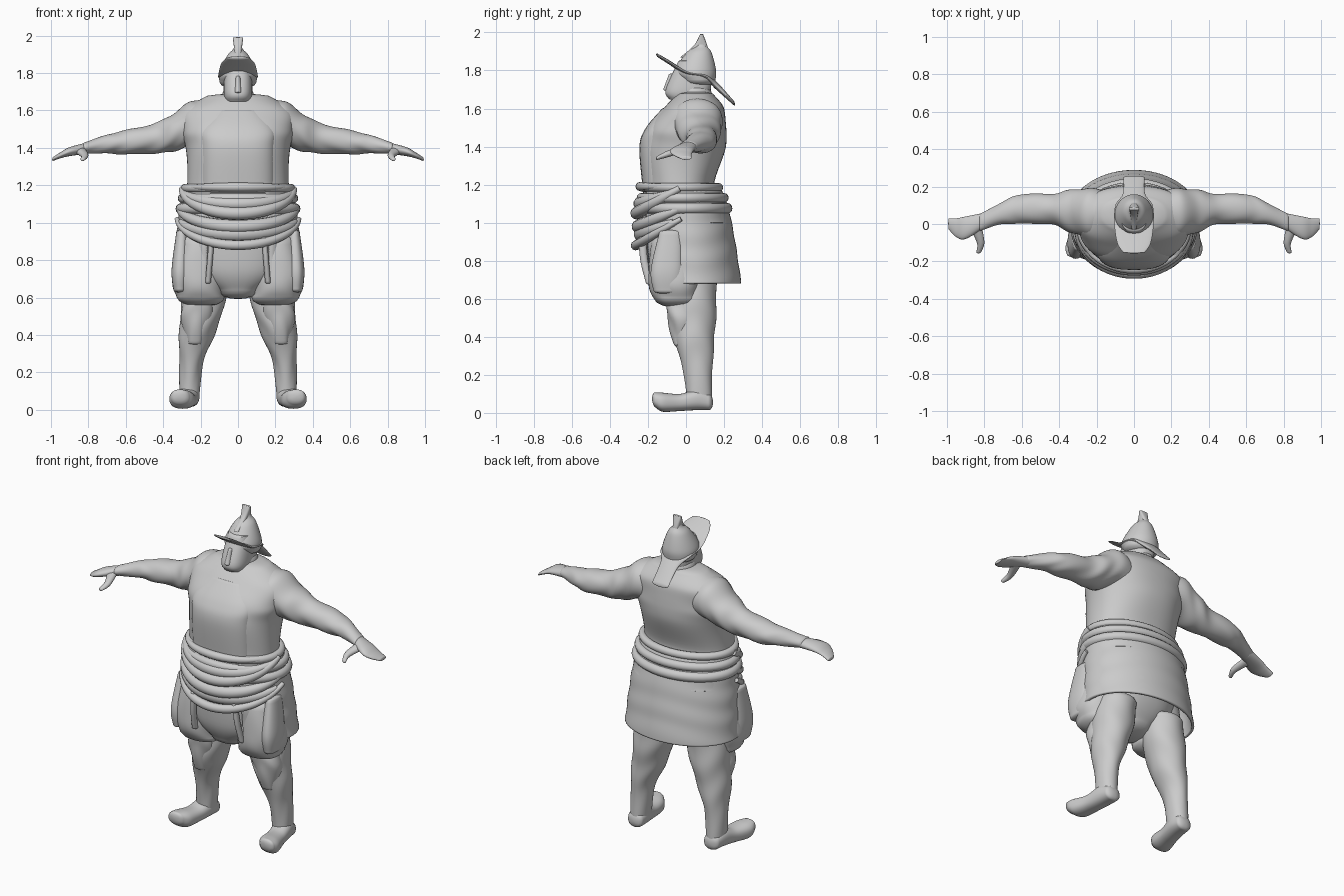
import bpy, bmesh
from math import sin, cos, pi, radians, sqrt, copysign
from mathutils import Vector

old = bpy.data.objects.get("Cube")
if old:
    bpy.data.objects.remove(old, do_unlink=True)

GREY = (.6, .6, .6, 1)
clay = bpy.data.materials.new("clay grey")
clay.use_nodes = True
clay.diffuse_color = GREY
clay.node_tree.nodes["Principled BSDF"].inputs["Base Color"].default_value = GREY

RIGHT, DEPTH, UP = Vector((1, 0, 0)), Vector((0, 1, 0)), Vector((0, 0, 1))
PLANES = {"x": (DEPTH, UP), "y": (RIGHT, UP), "z": (RIGHT, DEPTH)}


def finish(name, mesh, mirror=False, wall=0):
    """Object with material, optional wall thickness, mirror and smooth shading."""
    obj = bpy.data.objects.new(name, mesh)
    bpy.context.collection.objects.link(obj)
    mesh.materials.append(clay)
    if wall:
        solid = obj.modifiers.new("wall", "SOLIDIFY")
        solid.thickness, solid.offset = wall, 0
    if mirror:
        twin = obj.modifiers.new("mirror", "MIRROR")
        twin.use_mirror_merge = False
    bpy.ops.object.select_all(action="DESELECT")
    obj.select_set(True)
    bpy.context.view_layer.objects.active = obj
    bpy.ops.object.shade_smooth_by_angle(angle=radians(50))


def spline(rows, steps=8):
    """Smooth interpolation through rows of equal length."""
    rows = [Vector(row) for row in rows]
    last = len(rows) - 1
    out = []
    for i in range(last):
        before, start = rows[max(i - 1, 0)], rows[i]
        end, after = rows[i + 1], rows[min(i + 2, last)]
        leave, arrive = (end - before) / 2, (after - start) / 2
        for s in range(steps):
            t = s / steps
            ease = t * t * (3 - 2 * t)
            out.append(start.lerp(end, ease) + leave * t * (1 - t) ** 2
                       - arrive * t * t * (1 - t))
    return out + [rows[last]]


def domed(rows, dome):
    """Close both ends of a ring list with shrinking rings."""
    def cap(end, inner):
        way = (end.xyz - inner.xyz).normalized() * min(end[3], end[4]) * dome
        rings = []
        for angle in (radians(a) for a in (25, 50, 70, 85)):
            centre = end.xyz + way * sin(angle)
            rings.append(Vector((*centre, end[3] * cos(angle), end[4] * cos(angle))))
        return rings
    return cap(rows[0], rows[1])[::-1] + rows + cap(rows[-1], rows[-2])


def loft(name, axis, rings, sides=40, power=1, arc=None, ripple=0, mirror=False,
         wall=0, dome=.4):
    """Skin over rings (x, y, z, half width, half depth) across an axis."""
    u, v = PLANES[axis]
    rows = spline(rings)
    rows = rows if arc else domed(rows, dome)
    start, sweep = arc or (0, 2 * pi)
    bm = bmesh.new()
    grid = []
    for k, ring in enumerate(rows):
        grid.append([])
        for j in range(sides + bool(arc)):
            a = start + sweep * j / sides
            fold = 1 + ripple * sin(.6 * k + sin(a) + 2 * cos(2 * a))
            across = copysign(abs(cos(a)) ** power, cos(a)) * ring[3] * fold
            along = copysign(abs(sin(a)) ** power, sin(a)) * ring[4] * fold
            grid[-1].append(bm.verts.new(ring.xyz + u * across + v * along))
    for low, high in zip(grid, grid[1:]):
        for j in range(sides):
            k = (j + 1) % len(low)
            bm.faces.new((low[j], low[k], high[k], high[j]))
    if not arc:
        bm.faces.new(grid[0][::-1])
        bm.faces.new(grid[-1])
    bmesh.ops.recalc_face_normals(bm, faces=bm.faces)
    mesh = bpy.data.meshes.new(name)
    bm.to_mesh(mesh)
    bm.free()
    finish(name, mesh, mirror, wall)


def body(*rows):
    """Rows (height, half width, front, back) to centred rings."""
    return [(0, (front + back) / 2, z, half, (back - front) / 2)
            for z, half, front, back in rows]


def girth(z):
    """Waist and hip outline, flaring from the belt down to the hem."""
    flare = sqrt(max(0, (1.2 - z) / .5))
    return z, .27 + .07 * flare, -.22 - .015 * sin(pi * flare), .15 + .13 * flare


def drape(name, z, radius, sag=0, spread=180, out=0, outline=None, count=48):
    """Cloth roll round the body; it sags at the front centre."""
    half, front, back = (outline or girth(z))[1:]
    curve = bpy.data.curves.new(name, "CURVE")
    curve.dimensions = "3D"
    curve.bevel_depth, curve.bevel_resolution = radius, 4
    curve.use_fill_caps = True
    line = curve.splines.new("POLY")
    line.points.add(count - 1)
    line.use_cyclic_u = spread == 180
    for i, point in enumerate(line.points):
        f = 2 * i / (count - (spread < 180)) - 1
        turn, middle = radians(spread) * f, cos(f * pi / 2)
        reach = (back - front) / 2 + out
        point.co = ((half + out / 2) * sin(turn),
                    (front + back) / 2 - reach * cos(turn), z - sag * middle, 1)
        point.radius = 1 if spread == 180 else .5 + .5 * middle
    helper = bpy.data.objects.new(name, curve)
    mesh = bpy.data.meshes.new_from_object(helper)
    bpy.data.objects.remove(helper)
    bpy.data.curves.remove(curve)
    mesh.name = name
    finish(name, mesh)


# Torso with sloping shoulders, bib and neckline
loft("torso", "z", body(girth(1), girth(1.1), (1.2, .27, -.22, .15),
     (1.4, .28, -.23, .21), (1.5, .3, -.2, .21), (1.6, .29, -.12, .2),
     (1.67, .18, -.05, .15)), sides=56, power=.9, ripple=.007, dome=.2)
loft("chest_bib", "z", body((1.2, .2, -.23, 0), (1.4, .2, -.245, 0),
     (1.5, .2, -.21, 0), (1.6, .12, -.125, 0)), power=.75, dome=.1)
drape("neckline", 1.65, .014, sag=.05, spread=110, outline=(0, .14, -.1, .13))
drape("bib_hem", 1.19, .024, spread=60, out=.015)

# Arms, hands and thumbs
loft("arm", "x", [(.15, .06, 1.53, .12, .13), (.25, .06, 1.53, .13, .12),
     (.35, .07, 1.48, .11, .1), (.45, .08, 1.45, .08, .08),
     (.6, .08, 1.43, .08, .065), (.7, .06, 1.42, .06, .05),
     (.82, .01, 1.4, .045, .03)], ripple=.03, mirror=True)
loft("hand", "x", [(.8, .02, 1.4, .04, .03), (.9, -.02, 1.38, .06, .024),
     (.95, -.02, 1.36, .05, .016), (.99, 0, 1.34, .03, .01)],
     sides=24, mirror=True)
loft("thumb", "y", [(.85, -.01, 1.39, .035, .02), (.82, -.1, 1.36, .02, .017),
     (.83, -.15, 1.34, .013, .01)], sides=16, dome=.8, mirror=True)

# Baggy breeches: middle block and two legs
loft("breeches_middle", "z", body((.64, .12, -.17, .08), (.75, .24, -.215, .14),
     (1, .29, -.23, .18)), power=.85)
loft("breeches_leg", "z", [(.2, -.05, .6, .13, .12), (.21, -.06, .7, .14, .14),
     (.2, -.05, .9, .12, .13)], power=.9, ripple=.02, mirror=True)

# Skirt open at the front, with side pouches and flap edges
loft("wrap_skirt", "z", body(*(girth(.68 + .1 * i) for i in range(6))), sides=60,
     arc=(radians(-60), radians(300)), ripple=.006, wall=.016)
loft("side_pouch", "z", [(.31, -.1, .64, .035, .07), (.31, -.1, .75, .045, .085),
     (.3, -.08, .95, .03, .06)], power=.85, mirror=True)
loft("front_flap_edge", "z", [(.16, -.19, .68, .015, .02), (.15, -.22, .8, .015, .02),
     (.14, -.23, .92, .015, .02)], sides=16, mirror=True)

# Waist rolls and sagging sash folds
for i in range(3):
    drape(f"waist_roll_{i + 1}", 1.185 - .055 * i, .023 + .003 * i)
drape("sash_fold_inner", 1.16, .035, sag=.06, spread=80, out=.01)
drape("sash_fold_upper", 1.18, .034, sag=.13, spread=88, out=.03)
drape("sash_fold_middle", 1.08, .036, sag=.1, spread=88, out=.015)
drape("sash_backing", 1, .042, sag=.06, spread=75)
drape("sash_fold_lower", 1.02, .026, sag=.14, spread=85, out=.03)

# Legs, loose knee folds and boots with upturned toes
loft("leg", "z", [(.17, .04, .7, .12, .12), (.19, .04, .55, .115, .12),
     (.22, .04, .4, .095, .11), (.25, .06, .25, .064, .08),
     (.26, .07, .06, .053, .065)], ripple=.025, mirror=True)
loft("knee_fold", "z", [(.23, -.03, .36, .04, .035), (.22, -.02, .5, .085, .08),
     (.2, -.02, .6, .09, .08)], ripple=.05, mirror=True)
loft("boot", "y", [(.26, .12, .06, .05, .045), (.265, .06, .07, .058, .055),
     (.28, -.03, .055, .058, .045), (.3, -.12, .056, .066, .05),
     (.31, -.16, .068, .05, .04)], power=.85, mirror=True, dome=.5)

# Head
loft("neck", "z", body((1.6, .11, -.06, .16), (1.7, .08, -.04, .13)))
loft("head", "z", body((1.65, .065, -.09, .08), (1.7, .077, -.107, .13),
     (1.85, .07, -.04, .13)), power=.8, dome=.1)
loft("nose", "z", body((1.7, .02, -.12, -.06), (1.78, .012, -.09, -.05)), sides=16)

# Helmet: pointed dome, flared crest, swept brim and neck guard
loft("helmet_dome", "z", body((1.75, .098, -.03, .155), (1.8, .1, -.06, .158),
     (1.89, .06, 0, .136), (1.93, .025, .05, .11), (1.98, .012, .075, .09)))
loft("helmet_crest", "z", body((1.87, .018, -.03, .12), (1.93, .021, .04, .112),
     (1.99, .028, .074, .09)), sides=20, power=.6, dome=.2)
loft("helmet_brim", "y", [(0, -.15, 1.88, .06, .009), (0, -.1, 1.85, .09, .011),
     (0, 0, 1.79, .105, .013), (0, .1, 1.77, .1, .018), (0, .16, 1.72, .06, .022),
     (0, .25, 1.63, .055, .012)], sides=32, dome=.9)
